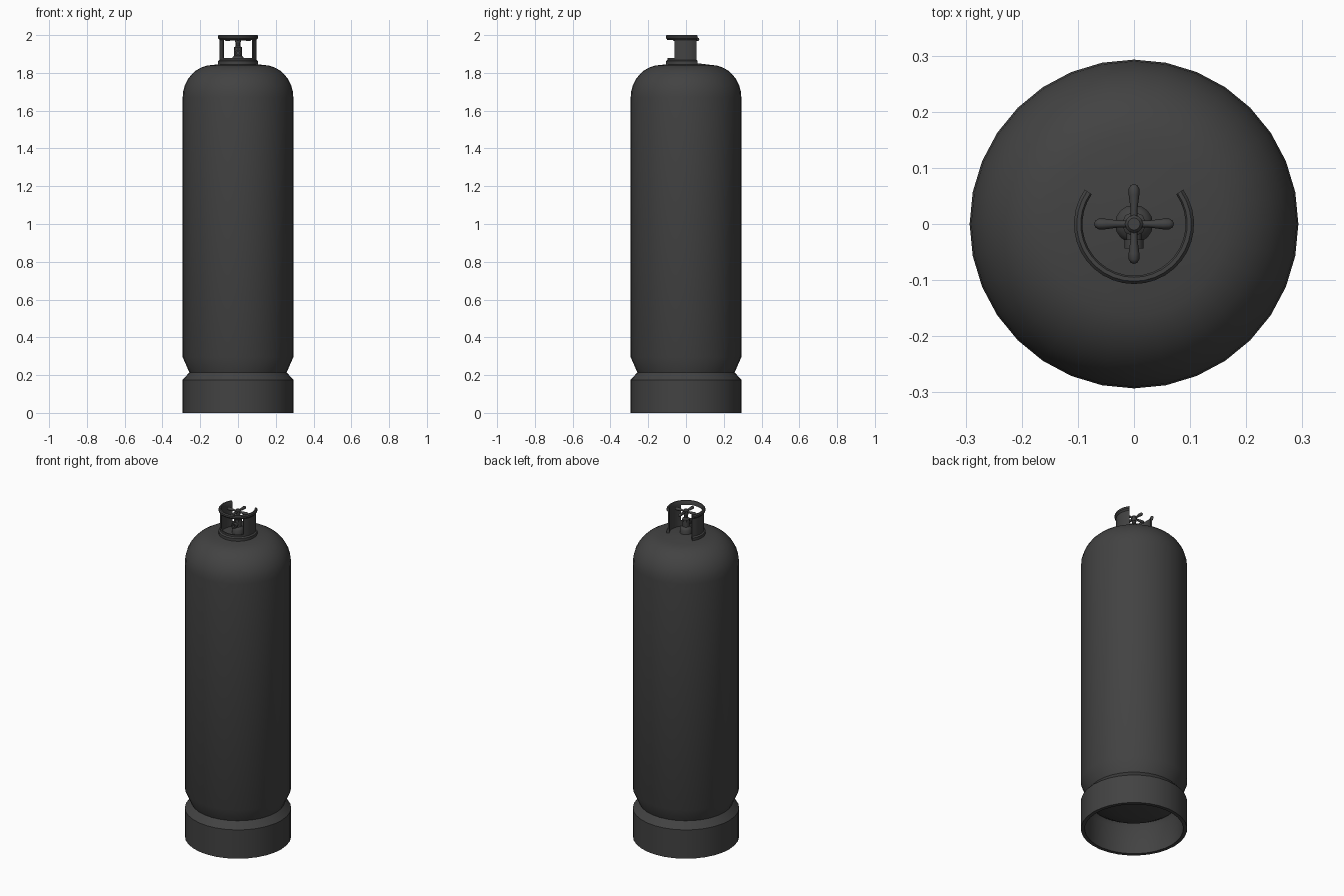
import bpy, bmesh
from math import sin, cos, pi, radians
from mathutils import Vector

if "Cube" in bpy.data.objects:
    bpy.data.objects.remove(bpy.data.objects["Cube"])

dark = bpy.data.materials.new("dark_grey")
dark.diffuse_color = (0.055, 0.055, 0.055, 1)
dark.use_nodes = True
dark.node_tree.nodes["Principled BSDF"].inputs["Base Color"].default_value = dark.diffuse_color


def finish(bm, name, angle=35):
    bmesh.ops.remove_doubles(bm, verts=bm.verts, dist=1e-5)
    bmesh.ops.recalc_face_normals(bm, faces=bm.faces)
    me = bpy.data.meshes.new(name)
    bm.to_mesh(me)
    bm.free()
    ob = bpy.data.objects.new(name, me)
    bpy.context.collection.objects.link(ob)
    me.materials.append(dark)
    bpy.ops.object.select_all(action='DESELECT')
    bpy.context.view_layer.objects.active = ob
    ob.select_set(True)
    bpy.ops.object.shade_smooth_by_angle(angle=radians(angle))
    return ob


def sweep(bm, profile, n, a0=0, a1=360, closed=False):
    """Revolve (r, z) points around z; a closed profile on a partial arc gets end caps."""
    full = a1 - a0 == 360
    rings = []
    for i in range(n if full else n + 1):
        a = radians(a0 + (a1 - a0) * i / n)
        rings.append([bm.verts.new((r * cos(a), r * sin(a), z)) for r, z in profile])
    m = len(profile)
    for i in range(n):
        p, q = rings[i], rings[(i + 1) % len(rings)]
        for j in range(m if closed else m - 1):
            k = (j + 1) % m
            bm.faces.new((p[j], q[j], q[k], p[k]))
    if closed and not full:
        bm.faces.new(rings[0])
        bm.faces.new(rings[-1])
    bmesh.ops.dissolve_degenerate(bm, edges=bm.edges, dist=1e-6)


def lathe(name, profile, n=32, closed=False, angle=35):
    bm = bmesh.new()
    sweep(bm, profile, n, closed=closed)
    return finish(bm, name, angle)


# Tank body: recessed bottom, waist, straight wall and domed shoulder
dome = [(0.133 + 0.16 * cos(t * pi / 16), 1.67 + 0.172 * sin(t * pi / 16)) for t in range(9)]
lathe("tank_body", [(0, 0.13), (0.12, 0.135), (0.2, 0.15), (0.243, 0.175), (0.258, 0.215),
                    (0.293, 0.295)] + dome + [(0.07, 1.85), (0, 1.852)])

# Foot skirt: open hollow ring
lathe("foot_skirt", [(0.272, 0), (0.293, 0), (0.293, 0.175), (0.257, 0.215),
                     (0.245, 0.205), (0.272, 0.165)], closed=True)

# Valve guard: bottom band, two side walls and rolled top rim, open at the back
ri, ro = 0.092, 0.099
bm = bmesh.new()
sweep(bm, [(ri, 1.84), (0.107, 1.84), (0.107, 1.862), (ro, 1.868), (ro, 1.88), (ri, 1.88)],
      24, -215, 35, True)
sweep(bm, [(ri, 1.975), (ro, 1.975), (0.107, 1.984), (0.107, 1.994), (0.102, 2.0),
           (0.095, 2.0), (ri, 1.995)], 24, -215, 35, True)
for a0, a1 in ((-37, 35), (-215, -143)):
    sweep(bm, [(ri, 1.88), (ro, 1.88), (ro, 1.975), (ri, 1.975)], 7, a0, a1, True)
finish(bm, "valve_guard")

# Valve: base collar, stem and bonnet
lathe("valve_base", [(0, 1.84), (0.034, 1.84), (0.034, 1.875), (0.027, 1.885), (0.02, 1.89),
                     (0.02, 1.925), (0, 1.925)], 16)
lathe("valve_stem", [(0, 1.92), (0.022, 1.92), (0.022, 1.935), (0.012, 1.942),
                     (0.012, 1.97), (0, 1.97)], 8)

# Outlet nozzle facing the front
bm = bmesh.new()
sweep(bm, [(0, 0), (0.013, 0), (0.013, 0.028), (0.017, 0.028), (0.017, 0.044), (0.009, 0.044),
           (0.009, 0.03), (0, 0.03)], 12)
for v in bm.verts:
    v.co = Vector((v.co.x, -v.co.z, 1.905 + v.co.y))
finish(bm, "valve_outlet")

# Handwheel: hub and four flared, round-ended spokes
lathe("handwheel_hub", [(0, 1.96), (0.014, 1.96), (0.016, 1.97), (0.016, 1.985),
                        (0.011, 1.991), (0, 1.991)], 12)
bm = bmesh.new()
for k in range(4):
    part = bmesh.new()
    sweep(part, [(0, 0), (0.006, 0), (0.006, 0.025), (0.0095, 0.052), (0.0095, 0.063),
                 (0.006, 0.069), (0, 0.071)], 10)
    a = k * pi / 2
    for v in part.verts:
        x, y, z = v.co
        v.co = (z * cos(a) - x * sin(a), z * sin(a) + x * cos(a), 1.978 + y)
    tmp = bpy.data.meshes.new("tmp")
    part.to_mesh(tmp)
    part.free()
    bm.from_mesh(tmp)
    bpy.data.meshes.remove(tmp)
finish(bm, "handwheel_spokes", 50)
